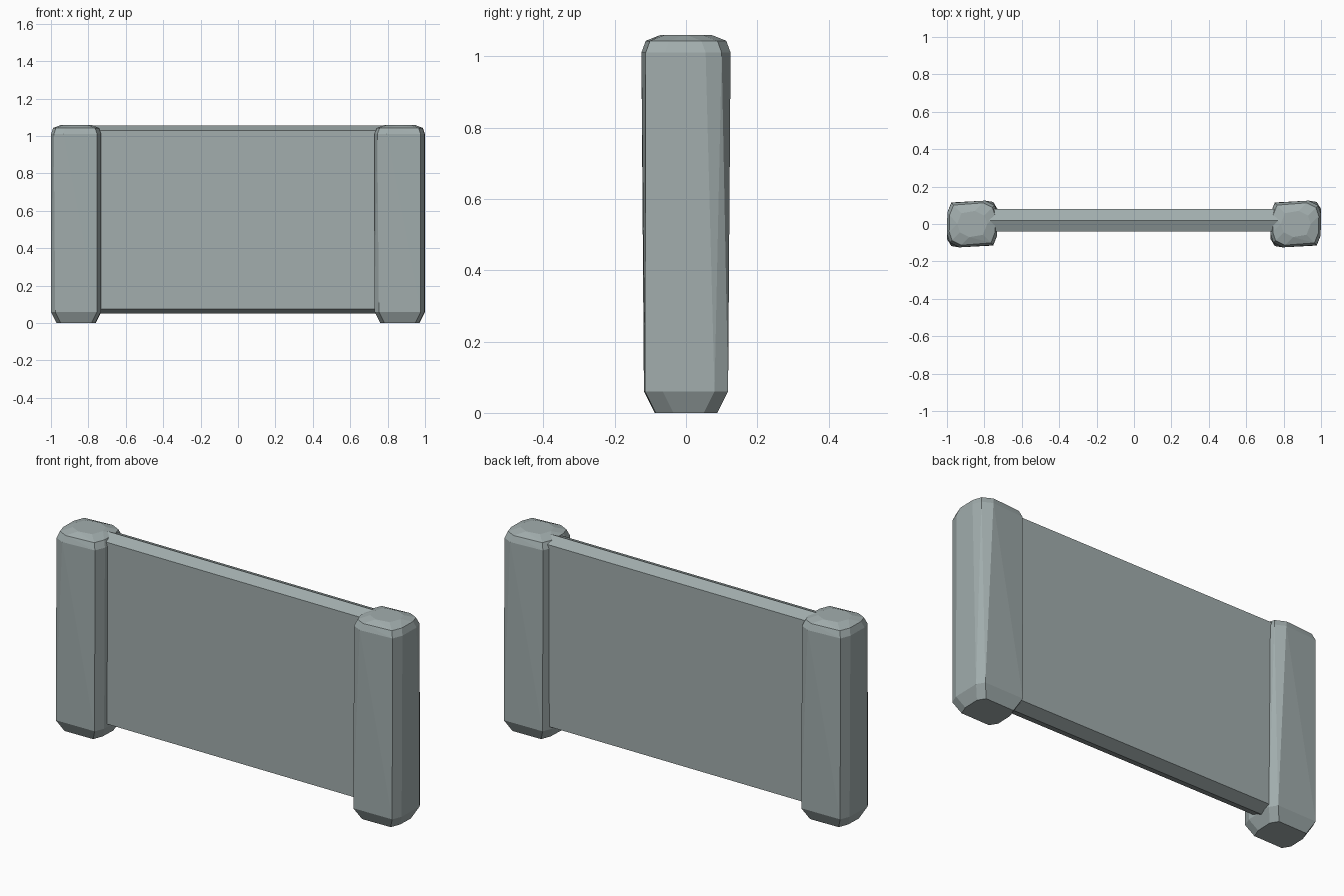
import bpy, bmesh
from math import radians

if "Cube" in bpy.data.objects:
    bpy.data.objects.remove(bpy.data.objects["Cube"])

# Blue-grey stone
stone = bpy.data.materials.new("stone")
stone.diffuse_color = (0.18, 0.21, 0.21, 1)
stone.use_nodes = True
stone.node_tree.nodes["Principled BSDF"].inputs["Base Color"].default_value = stone.diffuse_color
stone.diffuse_color = (0.36, 0.42, 0.42, 1)
stone.use_nodes = True
stone.node_tree.nodes["Principled BSDF"].inputs["Base Color"].default_value = stone.diffuse_color


def finish(name, bm, location=(0, 0, 0)):
    bmesh.ops.recalc_face_normals(bm, faces=bm.faces)
    mesh = bpy.data.meshes.new(name)
    bm.to_mesh(mesh)
    bm.free()
    mesh.materials.append(stone)
    obj = bpy.data.objects.new(name, mesh)
    obj.location = location
    bpy.context.collection.objects.link(obj)
    return obj


# Half outlines of the hewn post; the other half is a 180 degree turn
LOW = [(0.135, 0.08), (0.112, 0.118), (-0.112, 0.115), (-0.132, 0.065)]
HIGH = [(0.135, 0.055), (0.120, 0.10), (0.070, 0.125), (-0.112, 0.113), (-0.133, 0.06)]


def post(name, x):
    bm = bmesh.new()
    # outline, inset towards the middle, height
    rings = [(LOW, 0.03, 0.0), (LOW, 0.0, 0.06),
             (HIGH, 0.0, 1.01), (HIGH, 0.012, 1.043), (HIGH, 0.055, 1.06)]
    for half, inset, z in rings:
        for px, py in half:
            px -= inset if px > 0 else -inset
            py -= inset
            bm.verts.new((px, py, z))
            bm.verts.new((-px, -py, z))
    bmesh.ops.convex_hull(bm, input=bm.verts[:])
    bmesh.ops.dissolve_limit(bm, angle_limit=radians(2), verts=bm.verts[:], edges=bm.edges[:])
    return finish(name, bm, (x, 0, 0))


post("left_post", -0.865)
post("right_post", 0.865)

# Wall panel with ridged top and bottom edges
section = [(-0.04, 0.075), (0.02, 0.05), (0.08, 0.075),
           (0.08, 1.03), (0.02, 1.055), (-0.04, 1.03)]
bm = bmesh.new()
face = bm.faces.new([bm.verts.new((-0.79, y, z)) for y, z in section])
ext = bmesh.ops.extrude_face_region(bm, geom=[face], use_keep_orig=True)
bmesh.ops.translate(bm, vec=(1.58, 0, 0),
                    verts=[v for v in ext["geom"] if isinstance(v, bmesh.types.BMVert)])
finish("wall_panel", bm)
